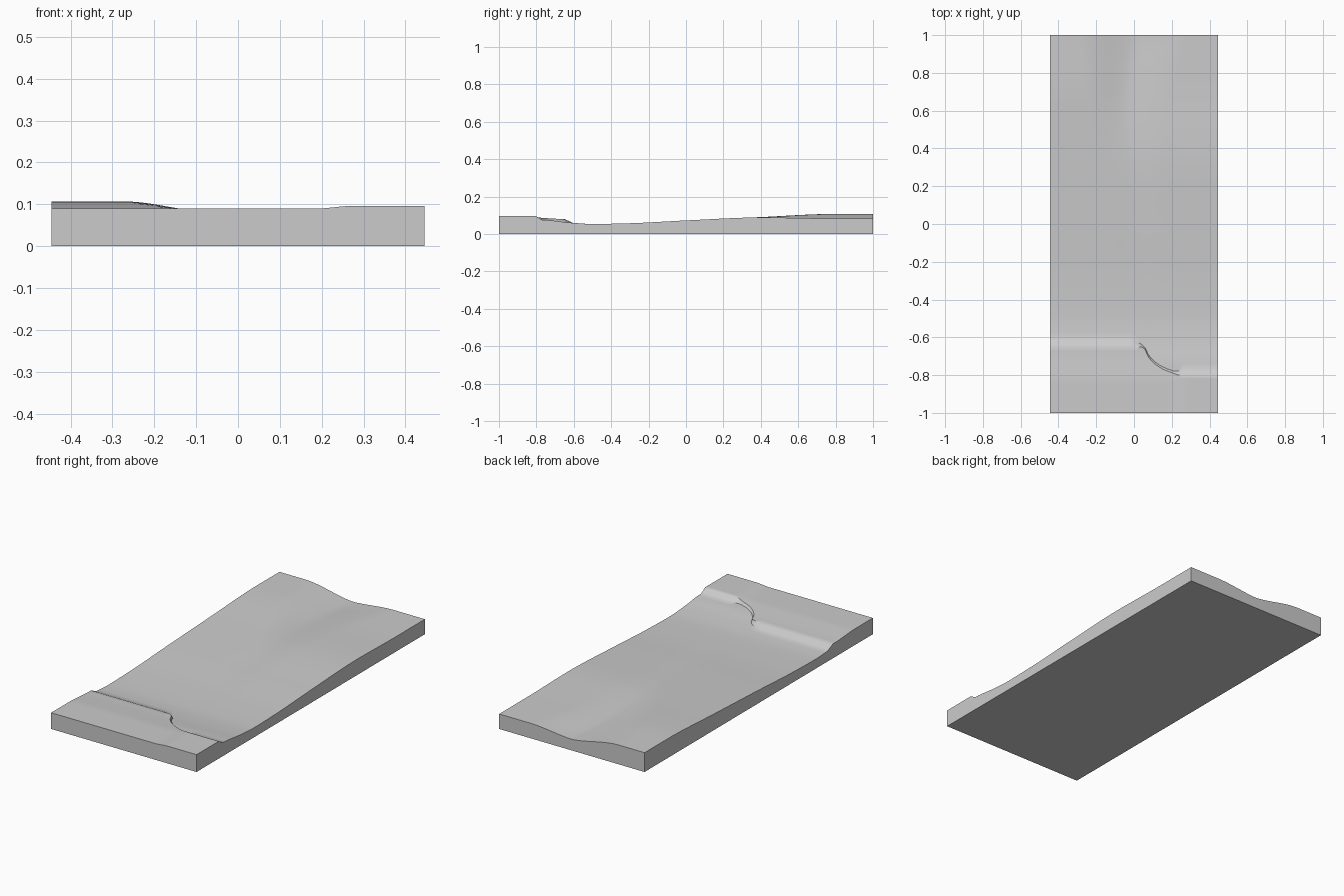
import bpy
import bmesh

HALF_X = 0.446
COLS, FRONT_ROWS, STEP_ROWS, BACK_ROWS = 60, 14, 5, 56

cube = bpy.data.objects.get("Cube")
if cube:
    bpy.data.objects.remove(cube, do_unlink=True)


def curve(points, t):
    """Smooth monotone-ish interpolation through (t, value) pairs."""
    n = len(points)
    if t <= points[0][0]:
        return points[0][1]
    if t >= points[-1][0]:
        return points[-1][1]

    def slope(i):
        if i == 0 or i == n - 1:
            return 0.0
        (a, u), (b, v), (c, w) = points[i - 1:i + 2]
        s, r = (v - u) / (b - a), (w - v) / (c - b)
        return 0.0 if s * r <= 0 else 2 * s * r / (s + r)

    for i in range(n - 1):
        (a, u), (b, v) = points[i], points[i + 1]
        if t <= b:
            d = b - a
            k = (t - a) / d
            return (u * (1 + 2 * k) * (1 - k) ** 2 + d * slope(i) * k * (1 - k) ** 2
                    + v * k * k * (3 - 2 * k) - d * slope(i + 1) * k * k * (1 - k))


def blend(a, b, t):
    k = max(0.0, min(1.0, (t - a) / (b - a)))
    return k * k * (3 - 2 * k)


# Lip of the raised front shelf, and width of its drop
LIP = [(0.03, -0.65), (0.05, -0.655), (0.08, -0.71), (0.13, -0.755), (0.18, -0.78), (0.27, -0.805)]
DROP = [(-0.02, 0.045), (0.05, 0.012), (0.2, 0.012), (0.28, 0.035)]
# Lengthwise heights
SHELF = [(-0.83, 0.09), (-0.77, 0.086), (-0.66, 0.08)]
LEFT_BANK = [(-0.77, 0.075), (-0.62, 0.060), (-0.5, 0.053), (-0.3, 0.057), (0, 0.072),
             (0.4, 0.09), (0.8, 0.107)]
RIGHT_BANK = LEFT_BANK[:5] + [(0.4, 0.088), (0.75, 0.083)]
# Shallow channel: edges and depth along the length
CHANNEL_LOW_X = [(-0.4, -0.04), (-0.1, -0.1), (0.4, -0.2), (0.8, -0.275), (1, -0.29)]
CHANNEL_HIGH_X = [(-0.6, 0.18), (0.3, 0.15), (0.65, 0.16), (0.83, 0.2), (1, 0.24)]
DEPTH = [(-0.5, 0.0), (0.2, 0.006), (0.7, 0.014), (1, 0.022)]


def shelf_height(x, y):
    right = blend(0.19, 0.27, x)
    return curve(SHELF, y) * (1 - right) + 0.096 * right


def ground_height(x, y):
    low, high = curve(CHANNEL_LOW_X, y), curve(CHANNEL_HIGH_X, y)
    middle = low + 0.6 * (high - low)
    side = blend(low, middle, x)
    bank = curve(LEFT_BANK, y) * (1 - side) + curve(RIGHT_BANK, y) * side
    bowl = side * (1 - blend(middle - 0.05, high + 0.02, x))
    return bank - curve(DEPTH, y) * bowl


def column(x):
    """Points of one lengthwise line, with rows that follow the lip."""
    lip, drop = curve(LIP, x), curve(DROP, x)
    foot = lip + drop
    pts = []
    for i in range(FRONT_ROWS):
        y = -1 + (lip + 1) * i / FRONT_ROWS
        pts.append((x, y, shelf_height(x, y)))
    top, bottom = shelf_height(x, lip), ground_height(x, foot)
    for i in range(STEP_ROWS):
        k = i / STEP_ROWS
        pts.append((x, lip + drop * k, top + (bottom - top) * k))
    for i in range(BACK_ROWS + 1):
        y = foot + (1 - foot) * i / BACK_ROWS
        pts.append((x, y, ground_height(x, y)))
    return pts


# Terrain surface
bm = bmesh.new()
grid = [[bm.verts.new(p) for p in column(HALF_X * (2 * c / COLS - 1))] for c in range(COLS + 1)]
for a, b in zip(grid, grid[1:]):
    for j in range(len(a) - 1):
        bm.faces.new((a[j], b[j], b[j + 1], a[j + 1]))

# Straight walls and flat underside
corners = {(c, r): bm.verts.new((grid[c][r].co.x, grid[c][r].co.y, 0))
           for c in (0, -1) for r in (0, -1)}
front = [line[0] for line in grid]
back = [line[-1] for line in grid]
for rim, start, end in ((front, (0, 0), (-1, 0)), (back, (0, -1), (-1, -1)),
                        (grid[0], (0, 0), (0, -1)), (grid[-1], (-1, 0), (-1, -1))):
    bm.faces.new(list(rim) + [corners[end], corners[start]])
bm.faces.new([corners[k] for k in ((0, 0), (0, -1), (-1, -1), (-1, 0))])
bmesh.ops.recalc_face_normals(bm, faces=bm.faces)

mesh = bpy.data.meshes.new("terrain_slab")
bm.to_mesh(mesh)
bm.free()
slab = bpy.data.objects.new("terrain_slab", mesh)
bpy.context.collection.objects.link(slab)

# Plain grey
grey = bpy.data.materials.new("light_grey")
grey.use_nodes = True
colour = (0.6, 0.6, 0.6, 1)
grey.diffuse_color = colour
grey.node_tree.nodes["Principled BSDF"].inputs["Base Color"].default_value = colour
mesh.materials.append(grey)

bpy.ops.object.select_all(action="DESELECT")
slab.select_set(True)
bpy.context.view_layer.objects.active = slab
bpy.ops.object.shade_smooth_by_angle(angle=0.6)
